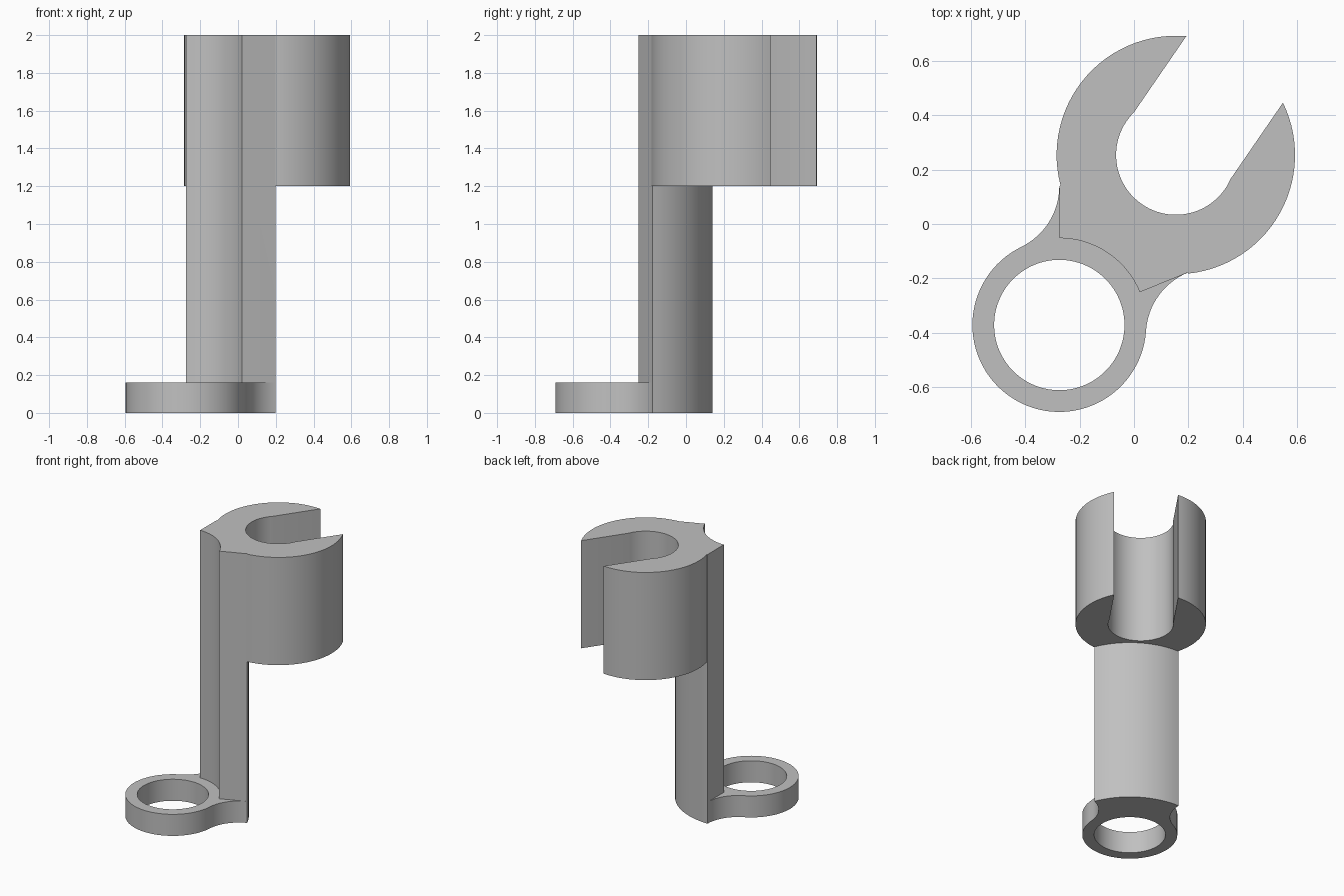
import bpy, bmesh
from math import sin, cos, asin, acos, atan2, degrees, radians, sqrt
from mathutils import Vector

cube = bpy.data.objects.get("Cube")
if cube:
    bpy.data.objects.remove(cube, do_unlink=True)

# Layout: ring centre, jaw centre, radii and post sector angles
RING, JAW = Vector((-0.275, -0.372)), Vector((0.154, 0.254))
RING_R, HOLE_R, POST_R = 0.32, 0.24, 0.512
JAW_R, BORE_R, SLOT = 0.439, 0.22, 0.216
LEFT, RIGHT, AXIS = 90, 22.2, 55.5

grey = bpy.data.materials.new("plain_grey")
grey.use_nodes = True
colour = (0.53, 0.53, 0.53, 1)
grey.diffuse_color = colour
grey.node_tree.nodes["Principled BSDF"].inputs["Base Color"].default_value = colour


def polar(centre, radius, angle):
    a = radians(angle)
    return centre + radius * Vector((cos(a), sin(a)))


def arc(centre, radius, start, end):
    n = max(3, round(abs(end - start) / 4))
    return [polar(centre, radius, start + (end - start) * i / n) for i in range(n + 1)]


def prism(name, outline, z0, z1):
    """Extrude a closed outline from z0 to z1."""
    bm = bmesh.new()
    pts = [p for i, p in enumerate(outline) if (p - outline[i - 1]).length > 1e-4]
    face = bm.faces.new([bm.verts.new((p.x, p.y, z0)) for p in pts])
    top = bmesh.ops.extrude_face_region(bm, geom=[face])["geom"]
    bmesh.ops.translate(bm, vec=(0, 0, z1 - z0),
                        verts=[v for v in top if isinstance(v, bmesh.types.BMVert)])
    bmesh.ops.recalc_face_normals(bm, faces=bm.faces)
    mesh = bpy.data.meshes.new(name)
    bm.to_mesh(mesh)
    bm.free()
    mesh.materials.append(grey)
    ob = bpy.data.objects.new(name, mesh)
    bpy.context.collection.objects.link(ob)
    return ob


def combine(target, other, operation):
    mod = target.modifiers.new(operation.lower(), "BOOLEAN")
    mod.operation, mod.solver, mod.object = operation, "EXACT", other
    bpy.context.view_layer.objects.active = target
    bpy.ops.object.modifier_apply(modifier=mod.name)
    bpy.data.objects.remove(other, do_unlink=True)


# Ring plate, blended into the post foot by tangent fillets
fillet = (POST_R ** 2 - RING_R ** 2) / (2 * RING_R)
swing = degrees(acos(POST_R / (RING_R + fillet)))
reach = sqrt(POST_R ** 2 + fillet ** 2)
left_centre = polar(RING, reach, LEFT + swing)
right_centre = polar(RING, reach, RIGHT - swing)
plate = (arc(RING, RING_R, LEFT + swing, RIGHT - swing + 360)
         + arc(right_centre, fillet, RIGHT + 180 - swing, RIGHT + 90)
         + arc(RING, POST_R, RIGHT, LEFT)
         + arc(left_centre, fillet, LEFT - 90, LEFT - 180 + swing))
body = prism("ring_post_and_open_jaw", plate, 0, 0.16)
combine(body, prism("hole_cutter", arc(RING, HOLE_R, 0, 360), -0.1, 0.3), "DIFFERENCE")

# Post: a curved sector around the ring axis
front_arc = arc(RING, RING_R, LEFT, RIGHT)
post = prism("post", front_arc + arc(RING, POST_R, RIGHT, LEFT), 0, 1.2)
combine(body, post, "UNION")

# Open jaw, with its neck ending on the same front curve as the post
left_corner, right_corner = polar(RING, POST_R, LEFT), polar(RING, POST_R, RIGHT)


def bearing(p):
    d = p - JAW
    return degrees(atan2(d.y, d.x))


tip, mouth = degrees(asin(SLOT / JAW_R)), degrees(asin(SLOT / BORE_R))
jaw = (front_arc + [right_corner]
       + arc(JAW, JAW_R, bearing(right_corner), AXIS - tip)
       + arc(JAW, BORE_R, AXIS - mouth, AXIS + mouth - 360)
       + arc(JAW, JAW_R, AXIS + tip, bearing(left_corner) % 360)
       + [left_corner])
combine(body, prism("jaw", jaw, 1.2, 2), "UNION")

# Merge coplanar faces left by the unions, then shade
bm = bmesh.new()
bm.from_mesh(body.data)
bmesh.ops.remove_doubles(bm, verts=bm.verts, dist=1e-5)
bmesh.ops.dissolve_limit(bm, angle_limit=radians(0.2), verts=bm.verts, edges=bm.edges)
bm.to_mesh(body.data)
bm.free()
bpy.ops.object.select_all(action="DESELECT")
body.select_set(True)
bpy.context.view_layer.objects.active = body
bpy.ops.object.shade_smooth_by_angle(angle=radians(30))
